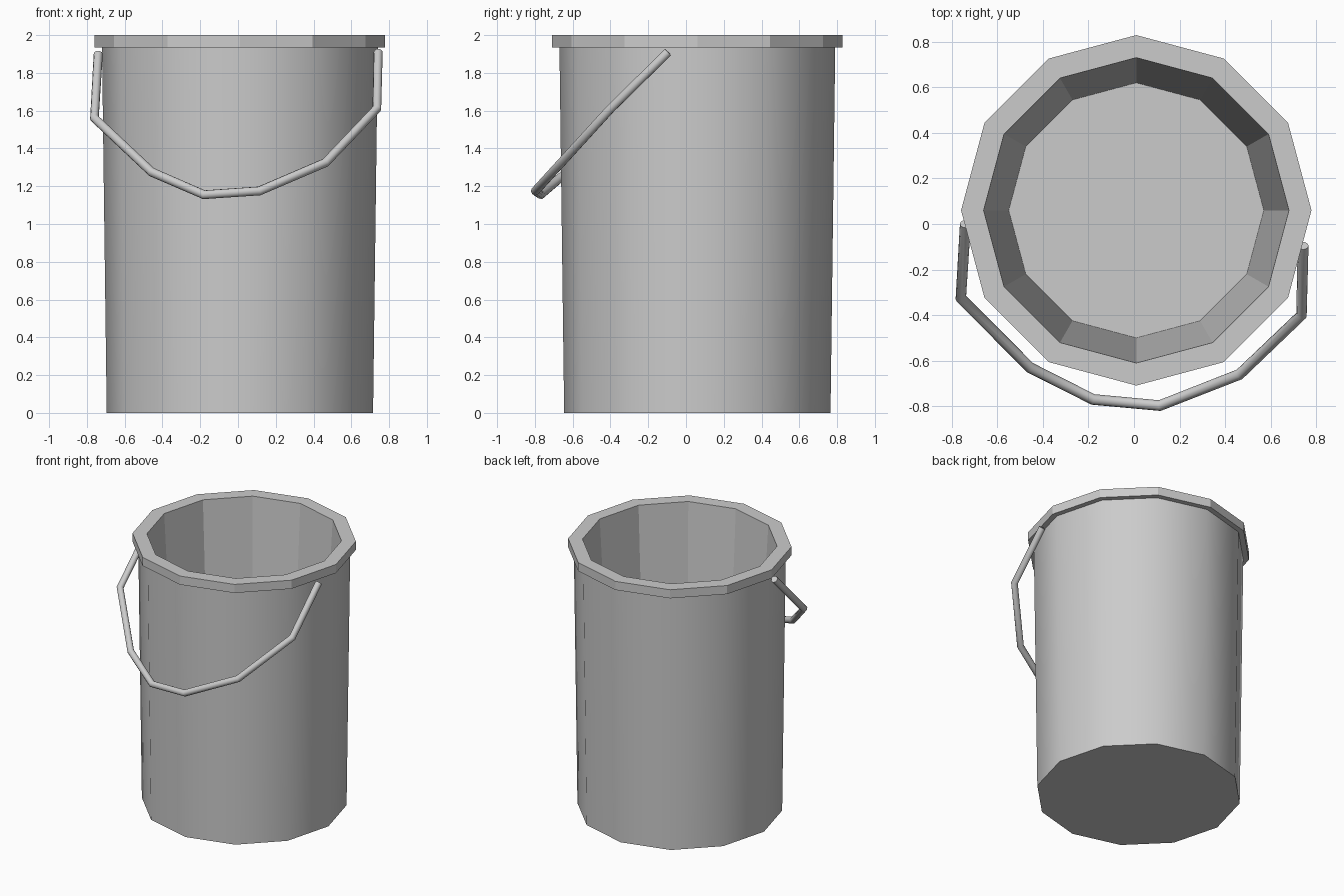
import bpy
from math import cos, sin, tau, radians

if "Cube" in bpy.data.objects:
    bpy.data.objects.remove(bpy.data.objects["Cube"])

SIDES = 12
CX, CY = 0.01, 0.06


def smooth(ob, angle):
    bpy.ops.object.select_all(action='DESELECT')
    ob.select_set(True)
    bpy.context.view_layer.objects.active = ob
    bpy.ops.object.shade_smooth_by_angle(angle=radians(angle))


def lathe(name, profile, cap_first=False, cap_last=False):
    """Spin (radius, z) points round the bucket axis; outer walls run upward."""
    verts = [(CX + r * cos(tau * j / SIDES), CY + r * sin(tau * j / SIDES), z)
             for r, z in profile for j in range(SIDES)]
    faces = []
    for i in range(len(profile) - 1):
        for j in range(SIDES):
            k = (j + 1) % SIDES
            a, b = i * SIDES, (i + 1) * SIDES
            faces.append((a + j, a + k, b + k, b + j))
    if cap_first:
        faces.append(tuple(reversed(range(SIDES))))
    if cap_last:
        faces.append(tuple(range(len(verts) - SIDES, len(verts))))
    me = bpy.data.meshes.new(name)
    me.from_pydata(verts, [], faces)
    ob = bpy.data.objects.new(name, me)
    bpy.context.collection.objects.link(ob)
    return ob


# Bucket: smooth outer wall with base, faceted rim and interior
wall = lathe("outer_wall", [(0.705, 0), (0.73, 1.935)], cap_first=True)
smooth(wall, 40)
lathe("rim", [(0.73, 1.935), (0.769, 1.935), (0.769, 2.0), (0.67, 2.0)])
lathe("inner_wall", [(0.67, 2.0), (0.56, 0.06)], cap_last=True)

# Wire handle hanging slightly twisted at the front
path = [(-0.74, 0.0, 1.90), (-0.76, -0.325, 1.56), (-0.457, -0.63, 1.275),
        (-0.18, -0.77, 1.155), (0.113, -0.797, 1.175), (0.463, -0.66, 1.325),
        (0.735, -0.40, 1.61), (0.742, -0.095, 1.91)]
cu = bpy.data.curves.new("handle", 'CURVE')
cu.dimensions = '3D'
cu.bevel_depth = 0.024
cu.bevel_resolution = 3
cu.use_fill_caps = True
sp = cu.splines.new('POLY')
sp.points.add(len(path) - 1)
for p, co in zip(sp.points, path):
    p.co = (*co, 1)
handle = bpy.data.objects.new("handle", cu)
bpy.context.collection.objects.link(handle)
bpy.ops.object.select_all(action='DESELECT')
handle.select_set(True)
bpy.context.view_layer.objects.active = handle
bpy.ops.object.convert(target='MESH')
smooth(bpy.context.view_layer.objects.active, 50)
